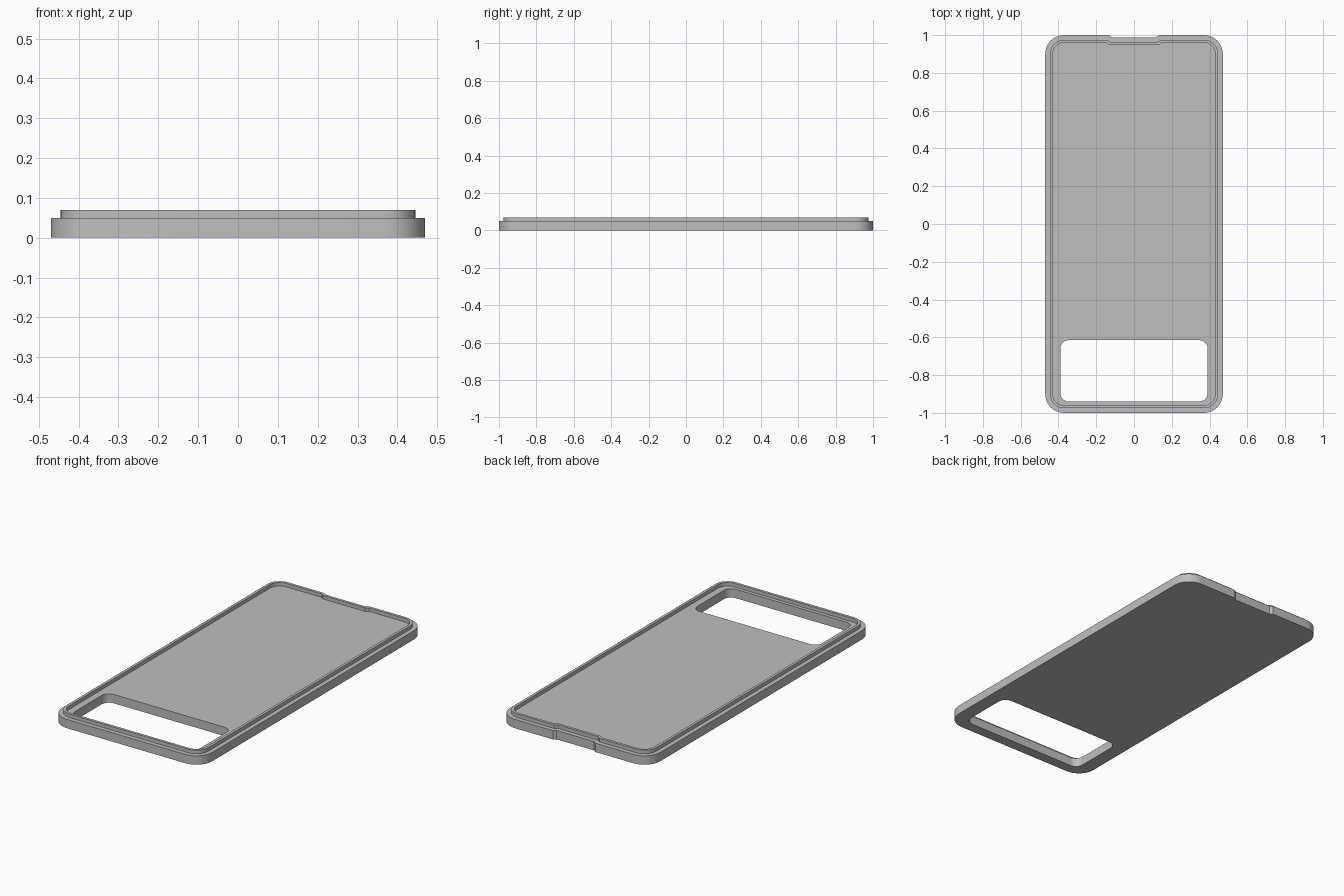
import bpy, bmesh
from math import cos, sin, pi

cube = bpy.data.objects.get("Cube")
if cube:
    bpy.data.objects.remove(cube, do_unlink=True)

# Plain grey plastic
grey = bpy.data.materials.new("grey plastic")
grey.use_nodes = True
colour = (0.52, 0.52, 0.52, 1)
grey.diffuse_color = colour
grey.node_tree.nodes["Principled BSDF"].inputs["Base Color"].default_value = colour

STEPS = 10  # segments per rounded corner


def outline(half_x, front, back, radius, notch_half, notch_depth):
    """Rounded rectangle, anticlockwise, with a shallow notch in the back edge."""
    points = []
    corners = [(half_x, front, -pi / 2), (half_x, back, 0),
               (-half_x, back, pi / 2), (-half_x, front, pi)]
    for i, (x, y, start) in enumerate(corners):
        cx = x - radius if x > 0 else x + radius
        cy = y + radius if y == front else y - radius
        for s in range(STEPS + 1):
            a = start + s / STEPS * pi / 2
            points.append((cx + radius * cos(a), cy + radius * sin(a)))
        if i == 1:
            inner = notch_half - 0.015
            points += [(notch_half, back), (inner, back - notch_depth),
                       (-inner, back - notch_depth), (-notch_half, back)]
    return points


# Nested outlines, all with matching point counts
rim = outline(0.47, -1, 1, 0.1, 0.133, 0.012)
lip_outer = outline(0.445, -0.975, 0.975, 0.075, 0.141, 0.012)
lip_inner = outline(0.43, -0.96, 0.96, 0.06, 0.147, 0.012)
window = outline(0.39, -0.94, -0.615, 0.045, 0.147, 0)

LEDGE, TOP = 0.05, 0.07

# Closed cross-section: outer wall, ledge, raised lip, floor, window wall, underside
section = [(rim, 0), (rim, LEDGE), (lip_outer, LEDGE), (lip_outer, TOP),
           (lip_inner, TOP), (lip_inner, LEDGE), (window, LEDGE), (window, 0)]

bm = bmesh.new()
rings = [[bm.verts.new((x, y, z)) for x, y in pts] for pts, z in section]
for k, ring in enumerate(rings):
    following = rings[(k + 1) % len(rings)]
    for i in range(len(ring)):
        j = (i + 1) % len(ring)
        bm.faces.new((ring[i], ring[j], following[j], following[i]))
bmesh.ops.recalc_face_normals(bm, faces=bm.faces)

mesh = bpy.data.meshes.new("cover_panel")
bm.to_mesh(mesh)
bm.free()
mesh.materials.append(grey)
panel = bpy.data.objects.new("cover_panel", mesh)
bpy.context.collection.objects.link(panel)

# Smooth corners, crisp edges
bpy.ops.object.select_all(action='DESELECT')
panel.select_set(True)
bpy.context.view_layer.objects.active = panel
bpy.ops.object.shade_smooth_by_angle(angle=pi / 6)
